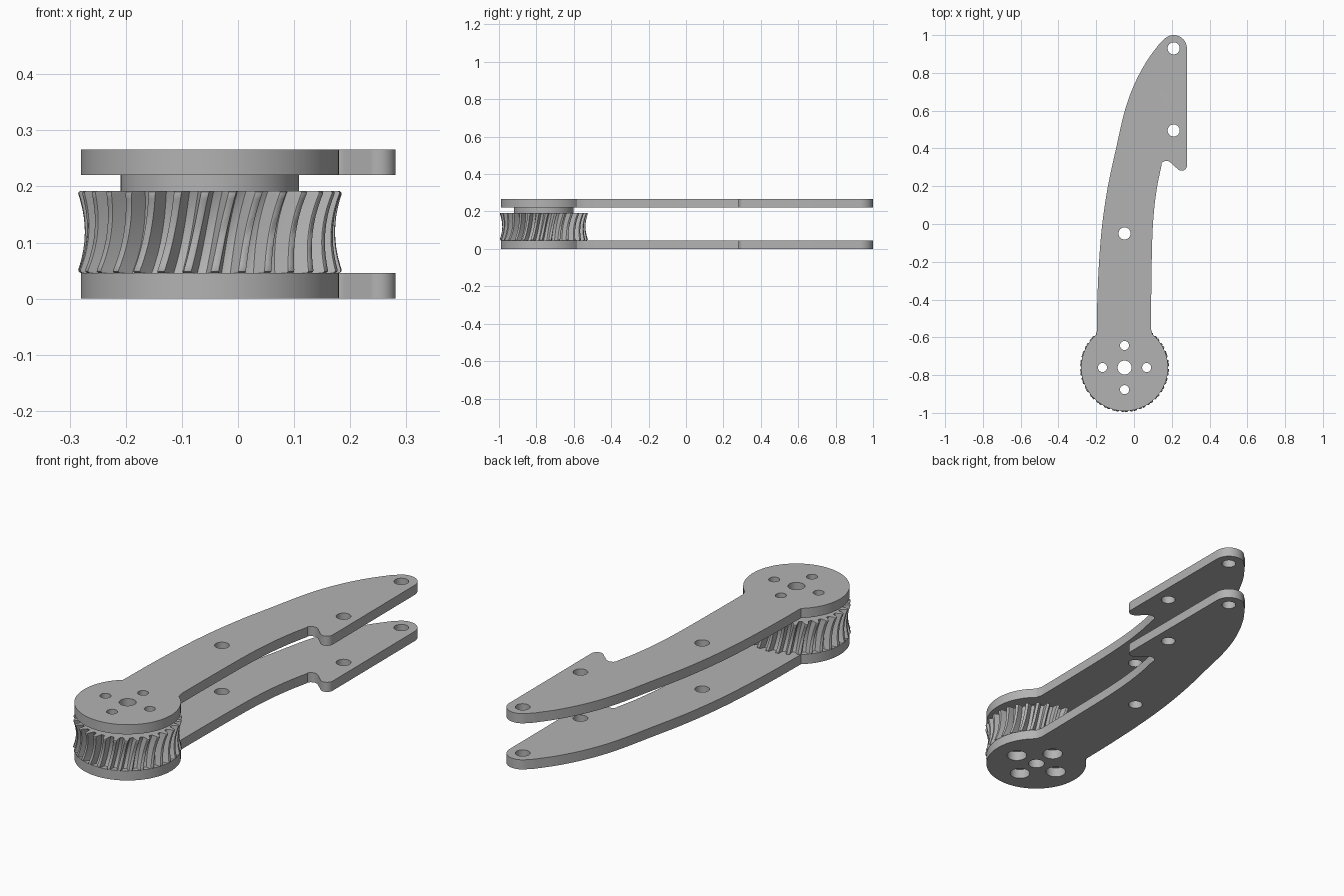
import bpy, bmesh, math
from mathutils import Vector

if "Cube" in bpy.data.objects:
    bpy.data.objects.remove(bpy.data.objects["Cube"])

HUB = (-0.05, -0.76)
SMALL = [(HUB[0] + 0.117 * math.cos(a * math.pi / 2),
          HUB[1] + 0.117 * math.sin(a * math.pi / 2)) for a in range(4)]
ARM_HOLES = [(-0.05, -0.05, 0.032), (0.21, 0.495, 0.032), (0.21, 0.93, 0.032)]

grey = bpy.data.materials.new("grey")
grey.diffuse_color = (0.45, 0.45, 0.45, 1)
grey.use_nodes = True
grey.node_tree.nodes["Principled BSDF"].inputs["Base Color"].default_value = grey.diffuse_color


def arc(cx, cy, r, a0, a1, n):
    return [(cx + r * math.cos(math.radians(a0 + (a1 - a0) * i / n)),
             cy + r * math.sin(math.radians(a0 + (a1 - a0) * i / n))) for i in range(n + 1)]


def circle(cx, cy, r, n=40):
    return arc(cx, cy, r, 0, 360, n)[:-1]


def spline(points, n=8):
    """Smooth curve passing through the points."""
    p = [Vector(q) for q in points]
    p = [2 * p[0] - p[1]] + p + [2 * p[-1] - p[-2]]
    out = []
    for a, b, c, d in zip(p, p[1:], p[2:], p[3:]):
        for i in range(n):
            t = i / n
            out.append(0.5 * (2 * b + (c - a) * t + (2 * a - 5 * b + 4 * c - d) * t * t
                              + (3 * b - a - 3 * c + d) * t ** 3))
    return [tuple(v) for v in out + [p[-2]]]


def finish(ob, angle=30):
    ob.data.materials.clear()
    ob.data.materials.append(grey)
    bpy.ops.object.select_all(action='DESELECT')
    ob.select_set(True)
    bpy.context.view_layer.objects.active = ob
    bpy.ops.object.shade_smooth_by_angle(angle=math.radians(angle))


def plate(name, loops, z0, z1):
    """Flat plate from an outer loop and hole loops."""
    cu = bpy.data.curves.new(name, 'CURVE')
    cu.dimensions = '2D'
    cu.fill_mode = 'BOTH'
    cu.extrude = (z1 - z0) / 2
    for loop in loops:
        s = cu.splines.new('POLY')
        s.points.add(len(loop) - 1)
        for pt, (x, y) in zip(s.points, loop):
            pt.co = (x, y, 0, 1)
        s.use_cyclic_u = True
    tmp = bpy.data.objects.new(name + "_curve", cu)
    bpy.context.collection.objects.link(tmp)
    deps = bpy.context.evaluated_depsgraph_get()
    me = bpy.data.meshes.new_from_object(tmp.evaluated_get(deps))
    bpy.data.objects.remove(tmp)
    bm = bmesh.new()
    bm.from_mesh(me)
    bmesh.ops.remove_doubles(bm, verts=bm.verts, dist=1e-5)
    bmesh.ops.translate(bm, verts=bm.verts, vec=(0, 0, (z0 + z1) / 2))
    bmesh.ops.recalc_face_normals(bm, faces=bm.faces)
    bm.to_mesh(me)
    bm.free()
    ob = bpy.data.objects.new(name, me)
    bpy.context.collection.objects.link(ob)
    finish(ob)


# Arm outline: round hub, inner edge, hook, tip, curved back edge
outline = (arc(*HUB, 0.23, 130, 410, 72)
           + spline([(0.09, -0.555), (0.091, -0.4), (0.096, -0.1), (0.106, 0.07),
                     (0.123, 0.2), (0.145, 0.308)])
           + arc(0.172, 0.302, 0.032, 150, 55, 8)
           + arc(0.252, 0.311, 0.029, 235, 360, 10)
           + arc(0.21, 0.93, 0.07, 0, 143, 20)
           + spline([(0.135, 0.955), (0.066, 0.86), (0.0, 0.735), (-0.05, 0.595), (-0.095, 0.4),
                     (-0.138, 0.2), (-0.168, 0.0), (-0.185, -0.2), (-0.194, -0.4), (-0.197, -0.565)]))

arm_holes = [circle(*h) for h in ARM_HOLES] + [circle(*HUB, 0.037)]
plate("lower_arm", [outline] + arm_holes + [circle(*c, 0.045) for c in SMALL], 0.0, 0.046)
plate("upper_arm", [outline] + arm_holes + [circle(*c, 0.024) for c in SMALL], 0.22, 0.266)
hub_holes = [circle(*HUB, 0.037)] + [circle(*c, 0.024) for c in SMALL]
plate("hub_spacer", [circle(*HUB, 0.159, 72)] + hub_holes, 0.191, 0.22)

# Worm wheel: twisted teeth with a concave throat and eased ends
TEETH, Z0, Z1, TWIST = 30, 0.046, 0.192, 0.14
TOOTH = [(-0.5, 0.032), (-0.32, 0.031), (-0.2, 0.012), (-0.14, 0.001), (-0.1, 0),
         (0.1, 0), (0.14, 0.001), (0.2, 0.012), (0.32, 0.031)]
levels = [(-1, 0.006), (-0.97, 0.002), (-0.93, 0)] + [(k / 5, 0) for k in range(-4, 5)] \
    + [(0.93, 0), (0.97, 0.002), (1, 0.006)]
bm = bmesh.new()
rings = []
for t, ease in levels:
    ring = []
    for k in range(TEETH):
        for u, depth in TOOTH:
            a = (k + u) * 2 * math.pi / TEETH + TWIST * t / 2
            r = 0.237 - 0.014 * (1 - t * t) - max(depth, ease)
            ring.append(bm.verts.new((HUB[0] + r * math.cos(a), HUB[1] + r * math.sin(a),
                                      (Z0 + Z1) / 2 + t * (Z1 - Z0) / 2)))
    rings.append(ring)
for lo, hi in zip(rings, rings[1:]):
    for i in range(len(lo)):
        j = (i + 1) % len(lo)
        bm.faces.new((lo[i], lo[j], hi[j], hi[i]))
bm.faces.new(rings[0][::-1])
bm.faces.new(rings[-1])
me = bpy.data.meshes.new("worm_wheel")
bm.to_mesh(me)
bm.free()
wheel = bpy.data.objects.new("worm_wheel", me)
bpy.context.collection.objects.link(wheel)

# Bore and bolt holes through the wheel
bm = bmesh.new()
for x, y, r in [(*HUB, 0.037)] + [(*c, 0.024) for c in SMALL]:
    made = bmesh.ops.create_cone(bm, cap_ends=True, segments=40, radius1=r, radius2=r, depth=0.4)
    bmesh.ops.translate(bm, verts=made["verts"], vec=(x, y, 0.12))
me = bpy.data.meshes.new("hole_cutter")
bm.to_mesh(me)
bm.free()
cutter = bpy.data.objects.new("hole_cutter", me)
bpy.context.collection.objects.link(cutter)
mod = wheel.modifiers.new("holes", 'BOOLEAN')
mod.object = cutter
mod.operation = 'DIFFERENCE'
mod.solver = 'EXACT'
bpy.context.view_layer.objects.active = wheel
bpy.ops.object.modifier_apply(modifier="holes")
bpy.data.objects.remove(cutter)
finish(wheel)
